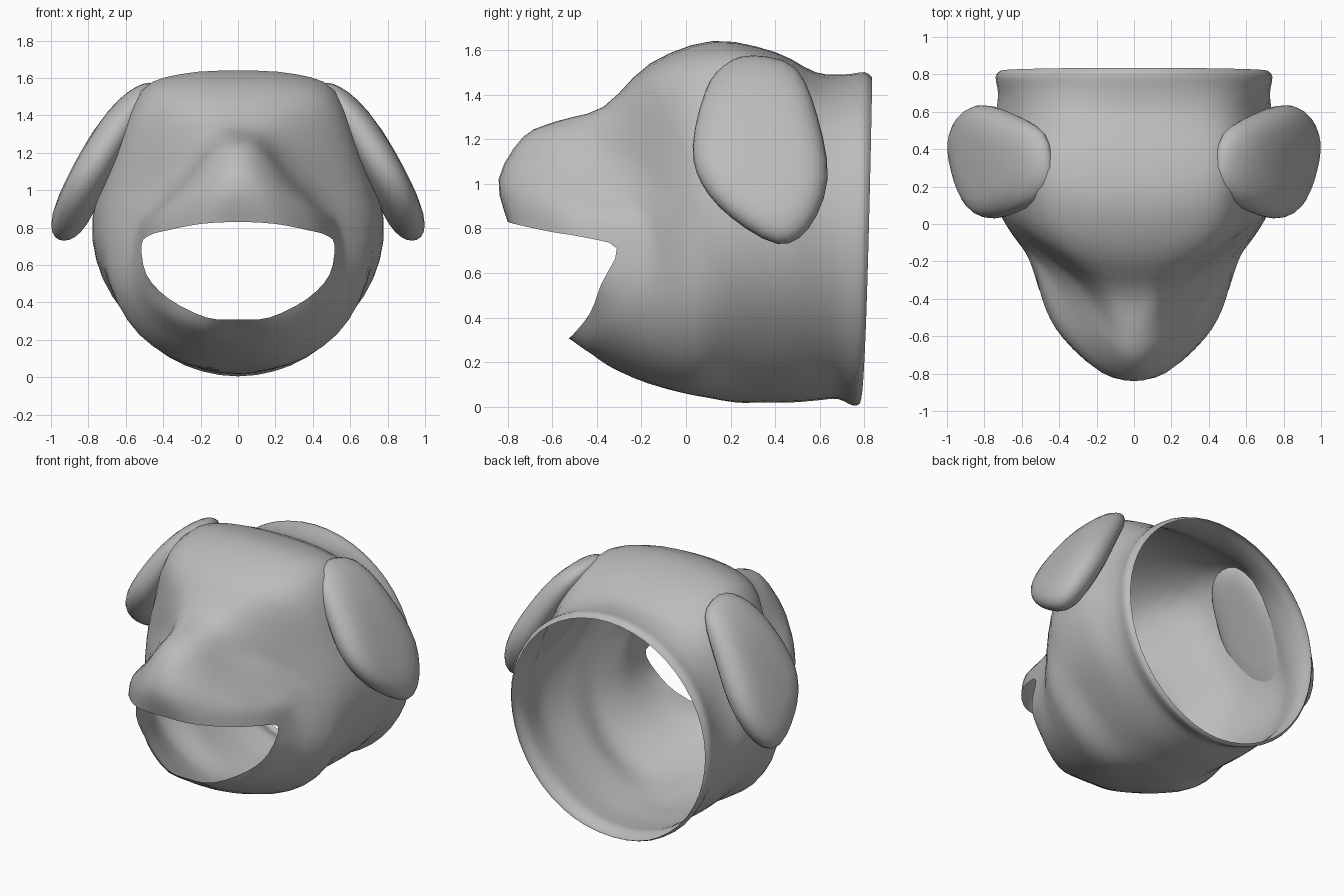
import bpy, bmesh, math
from mathutils import Vector

cube = bpy.data.objects.get("Cube")
if cube:
    bpy.data.objects.remove(cube, do_unlink=True)

GREY = (0.5, 0.5, 0.5, 1)
mat = bpy.data.materials.new("plain grey")
mat.use_nodes = True
mat.diffuse_color = GREY
mat.node_tree.nodes["Principled BSDF"].inputs["Base Color"].default_value = GREY


def smooth_path(pts, closed, steps=3):
    """Catmull-Rom curve through the points."""
    n, out = len(pts), []
    pick = (lambda i: pts[i % n]) if closed else (lambda i: pts[max(0, min(n - 1, i))])
    for i in range(n if closed else n - 1):
        a, b, c, d = (pick(i + k) for k in (-1, 0, 1, 2))
        for s in range(steps):
            t = s / steps
            out.append(b + (c - a) * t / 2 + (a * 2 - b * 5 + c * 4 - d) * t * t / 2
                       + (b * 3 - a - c * 3 + d) * t ** 3 / 2)
    return out if closed else out + [pts[-1]]


def loft(name, rings, caps=False):
    """Skin closed rings of equal length into one smooth surface."""
    bm = bmesh.new()
    rows = [[bm.verts.new(p) for p in ring] for ring in rings]
    n = len(rows[0])
    for a, b in zip(rows, rows[1:]):
        for i in range(n):
            j = (i + 1) % n
            bm.faces.new((a[i], a[j], b[j], b[i]))
    if caps:
        bm.faces.new(rows[0])
        bm.faces.new(rows[-1])
    bmesh.ops.recalc_face_normals(bm, faces=bm.faces)
    mesh = bpy.data.meshes.new(name)
    bm.to_mesh(mesh)
    bm.free()
    mesh.materials.append(mat)
    for f in mesh.polygons:
        f.use_smooth = True
    obj = bpy.data.objects.new(name, mesh)
    bpy.context.collection.objects.link(obj)
    return obj


def mirrored(half):
    """Close a half ring, listed from top to bottom, across x = 0."""
    half = [Vector(p) for p in half]
    return half + [Vector((-p.x, p.y, p.z)) for p in half[-2:0:-1]]


# Unit half section of the skull: flat crown, steep sides, round throat
SECTION = [(0, 1), (.4, .975), (.67, .86), (.86, .45), (1, 0),
           (.93, -.375), (.695, -.69), (.36, -.93), (0, -1)]


def skull_ring(y_top, y_bottom, top, bottom, width, square):
    """Half section between a round collar (square 0) and the skull (square 1)."""
    mid, half = (top + bottom) / 2 + 0.02, []
    for i, (sx, sz) in enumerate(SECTION):
        a = math.pi * i / 8
        c = math.cos(a)
        x = width * (sx * square + math.sin(a) * (1 - square))
        f = sz * square + c * (1 - square)
        z = mid + f * (top - mid if f > 0 else mid - bottom)
        y = y_bottom + (y_top - y_bottom) * ((1 + c) / 2) ** (0.5 + 1.5 * square)
        half.append((x if 0 < i < 8 else 0, y, z))
    return half


# Front sections: mouth edge, nose, muzzle top, bridge and brow
mouth = [(0, -.8, .83), (.2, -.77, .82), (.38, -.61, .785), (.47, -.46, .76), (.515, -.31, .71),
         (.49, -.38, .55), (.37, -.43, .42), (.17, -.51, .32), (0, -.53, .31)]
nose = [(0, -.84, 1.02), (.16, -.79, 1), (.35, -.61, .92), (.45, -.44, .86), (.525, -.24, .78),
        (.53, -.27, .54), (.41, -.36, .36), (.2, -.44, .26), (0, -.455, .265)]
muzzle = [(0, -.73, 1.21), (.13, -.66, 1.19), (.28, -.5, 1.05), (.425, -.3, .93), (.545, -.16, .81),
          (.57, -.17, .52), (.45, -.21, .3), (.22, -.3, .19), (0, -.35, .185)]
bridge = [(0, -.58, 1.28), (.12, -.51, 1.26), (.27, -.35, 1.14), (.45, -.19, 1.03), (.615, -.08, .84),
          (.63, -.07, .5), (.49, -.08, .25), (.25, -.13, .12), (0, -.17, .105)]
brow = [(0, -.37, 1.345), (.16, -.34, 1.335), (.35, -.23, 1.25), (.53, -.1, 1.12), (.69, .02, .85),
        (.68, .03, .5), (.53, .05, .23), (.27, .04, .07), (0, .03, .055)]

# Skull and collar sections, ending at the open rim
skull = [(-.16, .22, 1.54, .02, .745, 1), (.12, .34, 1.64, .02, .775, 1),
         (.4, .48, 1.59, .02, .775, 1), (.58, .6, 1.5, .03, .74, .6),
         (.71, .68, 1.49, .035, .727, .2), (.8, .75, 1.5, .005, .74, 0),
         (.835, .78, 1.475, .015, .715, 0)]

# Hollow head shell
halves = [mouth, nose, muzzle, bridge, brow] + [skull_ring(*s) for s in skull]
around = [smooth_path(mirrored(h), True) for h in halves]
lengthwise = [smooth_path(list(line), False) for line in zip(*around)]
loft("head_shell", list(zip(*lengthwise)))

# Floppy ears: a soft pad with this side outline (y, z), leaning outward
outline = [(.3, 1.575), (.17, 1.53), (.085, 1.41), (.03, 1.17), (.07, 1.0), (.2, .85), (.41, .73),
           (.55, .8), (.635, 1.02), (.59, 1.3), (.49, 1.52)]
outline = smooth_path([Vector((0, y, z)) for y, z in outline], True)
centre = Vector((0, .33, 1.14))
for name, side in (("left_ear", 1), ("right_ear", -1)):
    rings = []
    for k in range(13):
        a = math.pi * (k + 0.5) / 13
        size, depth = math.sin(a) ** 0.42, -0.115 * math.cos(a)
        ring = []
        for p in outline:
            q = centre + (p - centre) * size
            drop = q.z - 0.75
            ring.append((side * (0.925 - 0.3 * drop - 0.3 * drop ** 2 + depth), q.y, q.z))
        rings.append(ring)
    loft(name, rings, caps=True)
